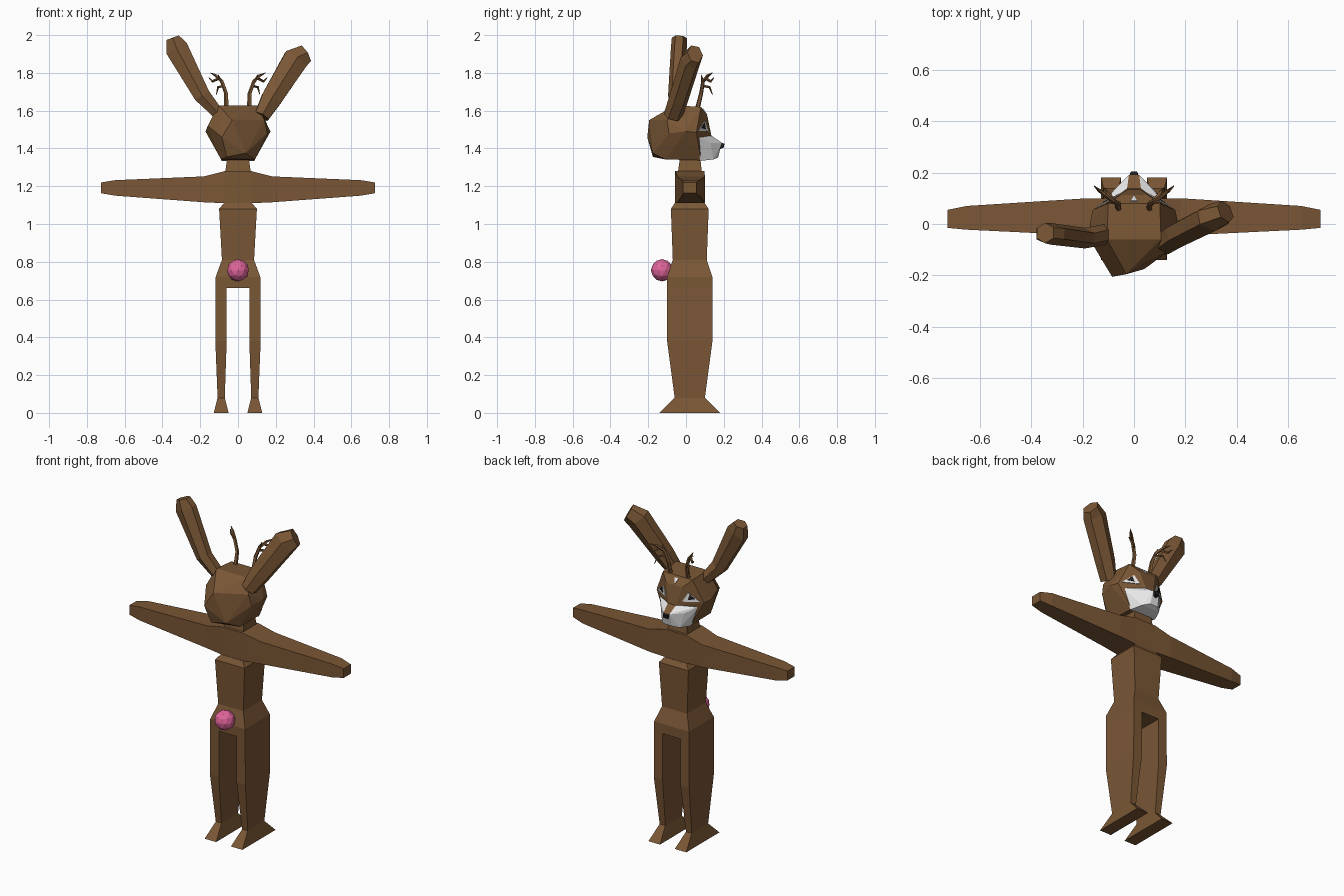
import bpy, bmesh, math
from mathutils import Vector

if "Cube" in bpy.data.objects:
    bpy.data.objects.remove(bpy.data.objects["Cube"])


def material(name, rgb):
    m = bpy.data.materials.new(name)
    m.diffuse_color = (*rgb, 1)
    m.use_nodes = True
    m.node_tree.nodes["Principled BSDF"].inputs["Base Color"].default_value = m.diffuse_color
    return m


BROWN = material("brown fur", (0.195, 0.095, 0.036))
WHITE = material("white fur", (0.80, 0.80, 0.80))
BLACK = material("black", (0.015, 0.012, 0.012))
PINK = material("pink", (0.75, 0.13, 0.33))


def finish(bm, name, *mats):
    bmesh.ops.recalc_face_normals(bm, faces=bm.faces)
    me = bpy.data.meshes.new(name)
    bm.to_mesh(me)
    bm.free()
    for m in mats:
        me.materials.append(m)
    ob = bpy.data.objects.new(name, me)
    bpy.context.collection.objects.link(ob)
    return ob


def loft(name, rings, mat):
    """Skin a list of equal-length point rings and cap both ends."""
    bm = bmesh.new()
    loops = [[bm.verts.new(p) for p in r] for r in rings]
    n = len(loops[0])
    for a, b in zip(loops, loops[1:]):
        for i in range(n):
            j = (i + 1) % n
            bm.faces.new((a[i], a[j], b[j], b[i]))
    bm.faces.new(loops[0])
    bm.faces.new(loops[-1])
    return finish(bm, name, mat)


def z_ring(z, x0, x1, y0, y1):
    return [(x0, y0, z), (x1, y0, z), (x1, y1, z), (x0, y1, z)]


def x_ring(x, z0, z1, y0, y1):
    return [(x, y0, z0), (x, y1, z0), (x, y1, z1), (x, y0, z1)]


def tube(name, path, mat, sides=6):
    """Path entries: (x, y, z, half width, half thickness)."""
    pts = [Vector(p[:3]) for p in path]
    rings = []
    for i, p in enumerate(path):
        d = (pts[min(i + 1, len(pts) - 1)] - pts[max(i - 1, 0)]).normalized()
        u = Vector((0, 1, 0)).cross(d).normalized()
        v = d.cross(u)
        rings.append([pts[i] + u * p[3] * math.cos(a) + v * p[4] * math.sin(a)
                      for a in (math.tau * (k + 0.5) / sides for k in range(sides))])
    return loft(name, rings, mat)


def hull(name, half, *mats, extra=()):
    """Convex solid from points mirrored across x."""
    bm = bmesh.new()
    for x, y, z in half:
        for s in (1, -1):
            bm.verts.new((s * x, y, z))
    for p in extra:
        bm.verts.new(p)
    bmesh.ops.remove_doubles(bm, verts=bm.verts, dist=0.0005)
    out = bmesh.ops.convex_hull(bm, input=bm.verts)
    bmesh.ops.delete(bm, geom=[g for g in out["geom_interior"] if isinstance(g, bmesh.types.BMVert)],
                     context="VERTS")
    bmesh.ops.dissolve_limit(bm, angle_limit=0.02, verts=bm.verts, edges=bm.edges)
    return finish(bm, name, *mats)


def plate(name, pts, mat, lift):
    """Thin panel sitting on a face, raised along its outward normal."""
    pts = [Vector(p) for p in pts]
    n = (pts[1] - pts[0]).cross(pts[2] - pts[0]).normalized()
    if n.y < 0:
        n = -n
    return loft(name, [[p - n * 0.002 for p in pts], [p + n * lift for p in pts]], mat)


# Torso and hips
loft("torso", [z_ring(z, -w, w, y0, y1) for z, w, y0, y1 in (
    (0.66, 0.118, -0.10, 0.14), (0.72, 0.118, -0.10, 0.14), (0.81, 0.085, -0.07, 0.11),
    (1.08, 0.10, -0.08, 0.12), (1.11, 0.075, -0.06, 0.10))], BROWN)

# Legs with flared feet
for side, s in (("left", -1), ("right", 1)):
    loft(side + "_leg", [z_ring(z, s * xi, s * xo, y0, y1) for z, xi, xo, y0, y1 in (
        (0.0, 0.05, 0.128, -0.14, 0.18), (0.08, 0.07, 0.108, -0.06, 0.10),
        (0.38, 0.06, 0.12, -0.10, 0.14), (0.665, 0.06, 0.118, -0.10, 0.14))], BROWN)

# Chest and outstretched arms
arm = [(0.725, 1.163, 1.22, -0.015, 0.055), (0.65, 1.15, 1.232, -0.022, 0.07),
       (0.18, 1.115, 1.252, -0.045, 0.10), (0.07, 1.11, 1.28, -0.058, 0.098)]
loft("chest_and_arms", [x_ring(-a[0], *a[1:]) for a in arm]
     + [x_ring(*a) for a in reversed(arm)], BROWN)
loft("neck", [z_ring(1.26, -0.07, 0.07, -0.045, 0.085),
              z_ring(1.36, -0.055, 0.055, -0.03, 0.075)], BROWN)

# Tail
bm = bmesh.new()
bmesh.ops.create_icosphere(bm, subdivisions=2, radius=0.059)
bmesh.ops.translate(bm, verts=bm.verts, vec=(0, -0.127, 0.755))
finish(bm, "tail", PINK)

# Head, with an uneven faceted back
brow, cheek, bridge = (0.055, 0.112, 1.575), (0.16, 0.055, 1.485), (0.025, 0.135, 1.465)
hull("head", [brow, cheek, bridge, (0.10, 0.08, 1.62), (0.085, 0.08, 1.337), (0.172, 0.0, 1.49),
              (0.09, -0.11, 1.342), (0.105, -0.06, 1.628)], BROWN,
     extra=[(-0.03, -0.195, 1.55), (-0.085, -0.205, 1.46), (0.04, -0.175, 1.375),
            (-0.06, -0.175, 1.355), (0.14, -0.10, 1.55), (0.155, -0.09, 1.48),
            (-0.16, -0.08, 1.52)])

# Muzzle: white, with a brown strip on top
muzzle = hull("muzzle", [(0.135, 0.06, 1.462), (0.088, 0.075, 1.334), (0.027, 0.137, 1.466),
                         (0.08, 0.13, 1.43), (0.06, 0.145, 1.342), (0.02, 0.19, 1.43),
                         (0.025, 0.17, 1.352)], WHITE, BROWN)
for f in muzzle.data.polygons:
    if abs(f.center.x) < 0.01 and f.normal.z > 0.5:
        f.material_index = 1
hull("nose", [(0.02, 0.18, 1.432), (0.012, 0.204, 1.425), (0.014, 0.2, 1.405),
              (0.008, 0.18, 1.396)], BLACK)

# Eyes: white panel with a dark pupil, set on the slanted eye faces
def on_eye_face(weights, s):
    p = sum((Vector(c) * w for c, w in zip((brow, cheek, bridge), weights)), Vector())
    return (s * p.x, p.y, p.z)


for side, s in (("left", -1), ("right", 1)):
    plate(side + "_eye_white", [on_eye_face(w, s) for w in
          ((0.68, 0.27, 0.05), (0.10, 0.85, 0.05), (0.2, 0.18, 0.62))], WHITE, 0.004)
    plate(side + "_pupil", [on_eye_face(w, s) for w in
          ((0.57, 0.36, 0.07), (0.28, 0.62, 0.10), (0.28, 0.36, 0.36))], BLACK, 0.007)

# Forehead mark on the sloping forehead
def forehead(x, t):
    return (x, 0.112 - 0.032 * t, 1.575 + 0.045 * t)


plate("forehead_mark", [forehead(-0.014, 0.75), forehead(0.014, 0.75), forehead(0, 0.05)], WHITE, 0.004)

# Ears, each bent its own way
tube("left_ear", [(-0.11, -0.04, 1.59, 0.035, 0.04), (-0.19, -0.055, 1.68, 0.05, 0.04),
                  (-0.325, -0.038, 1.93, 0.07, 0.042), (-0.345, -0.035, 1.985, 0.04, 0.04)], BROWN)
tube("right_ear", [(0.125, -0.07, 1.57, 0.045, 0.05), (0.175, -0.04, 1.66, 0.062, 0.052),
                   (0.305, 0.025, 1.87, 0.077, 0.055), (0.355, 0.048, 1.90, 0.055, 0.045)], BROWN)

# Antlers: a curved beam with three tines
beam = [(0.06, 0.06, 1.61, 0.013), (0.062, 0.08, 1.69, 0.011), (0.085, 0.09, 1.755, 0.010),
        (0.115, 0.115, 1.785, 0.008), (0.145, 0.14, 1.80, 0.002)]
tines = [[(0.085, 0.09, 1.75, 0.009), (0.105, 0.08, 1.79, 0.002)],
         [(0.105, 0.105, 1.77, 0.008), (0.135, 0.13, 1.755, 0.007), (0.155, 0.148, 1.775, 0.002)],
         [(0.075, 0.09, 1.73, 0.008), (0.105, 0.125, 1.725, 0.006), (0.115, 0.14, 1.685, 0.002)]]
for side, s in (("left", -1), ("right", 1)):
    for i, path in enumerate([beam] + tines):
        tube(f"{side}_antler_{'tine_%d' % i if i else 'beam'}",
             [(s * x, y, z, r, r) for x, y, z, r in path], BROWN, 5)
